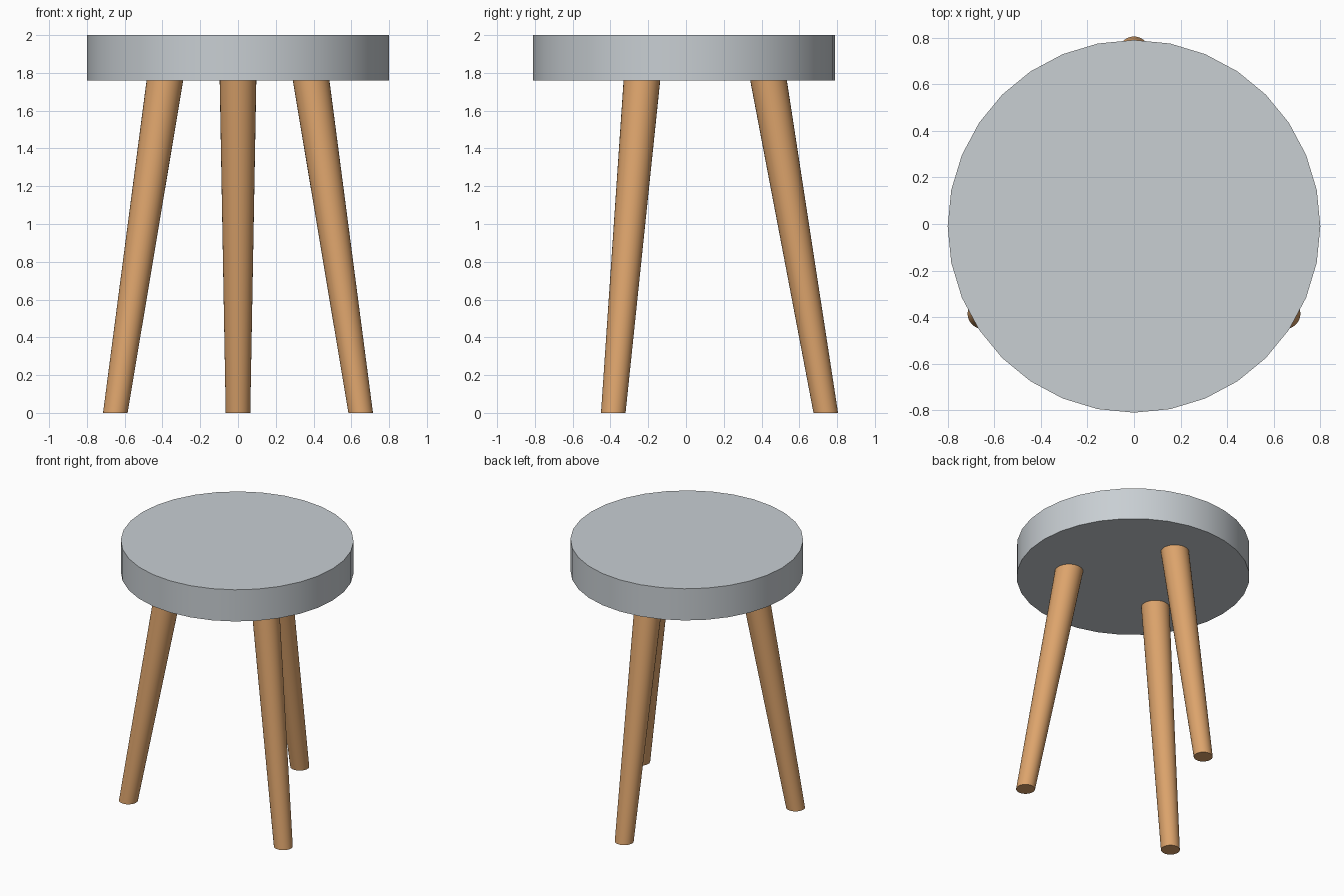
import bpy, bmesh, math

if "Cube" in bpy.data.objects:
    bpy.data.objects.remove(bpy.data.objects["Cube"])

CY = -0.01          # seat centre in y
SEAT_Z = 1.76       # underside of the seat


def material(name, rgb):
    m = bpy.data.materials.new(name)
    m.diffuse_color = (*rgb, 1)
    m.use_nodes = True
    m.node_tree.nodes["Principled BSDF"].inputs["Base Color"].default_value = m.diffuse_color
    return m


def tapered_post(name, bottom, top, r0, r1, sides, mat):
    """Closed post with level ends, from bottom centre to top centre."""
    bm = bmesh.new()
    rings = []
    for (cx, cy, cz), r in ((bottom, r0), (top, r1)):
        angles = [2 * math.pi * i / sides for i in range(sides)]
        rings.append([bm.verts.new((cx + r * math.cos(a), cy + r * math.sin(a), cz))
                      for a in angles])
    low, high = rings
    bm.faces.new(low[::-1])
    bm.faces.new(high)
    for i in range(sides):
        j = (i + 1) % sides
        bm.faces.new((low[i], low[j], high[j], high[i]))
    mesh = bpy.data.meshes.new(name)
    bm.to_mesh(mesh)
    bm.free()
    obj = bpy.data.objects.new(name, mesh)
    bpy.context.collection.objects.link(obj)
    mesh.materials.append(mat)
    bpy.ops.object.select_all(action='DESELECT')
    obj.select_set(True)
    bpy.context.view_layer.objects.active = obj
    bpy.ops.object.shade_smooth_by_angle(angle=math.radians(35))
    return obj


grey = material("light grey", (0.58, 0.62, 0.65))
wood = material("warm wood", (0.72, 0.37, 0.15))

# Round seat
tapered_post("seat", (0, CY, SEAT_Z), (0, CY, 2.0), 0.80, 0.80, 32, grey)

# Three splayed legs, thinner toward the floor
for name, deg in (("back_leg", 90), ("front_left_leg", 210), ("front_right_leg", 330)):
    c, s = math.cos(math.radians(deg)), math.sin(math.radians(deg))
    tapered_post(name, (0.75 * c, CY + 0.75 * s, 0),
                 (0.447 * c, CY + 0.447 * s, SEAT_Z), 0.065, 0.097, 32, wood)
